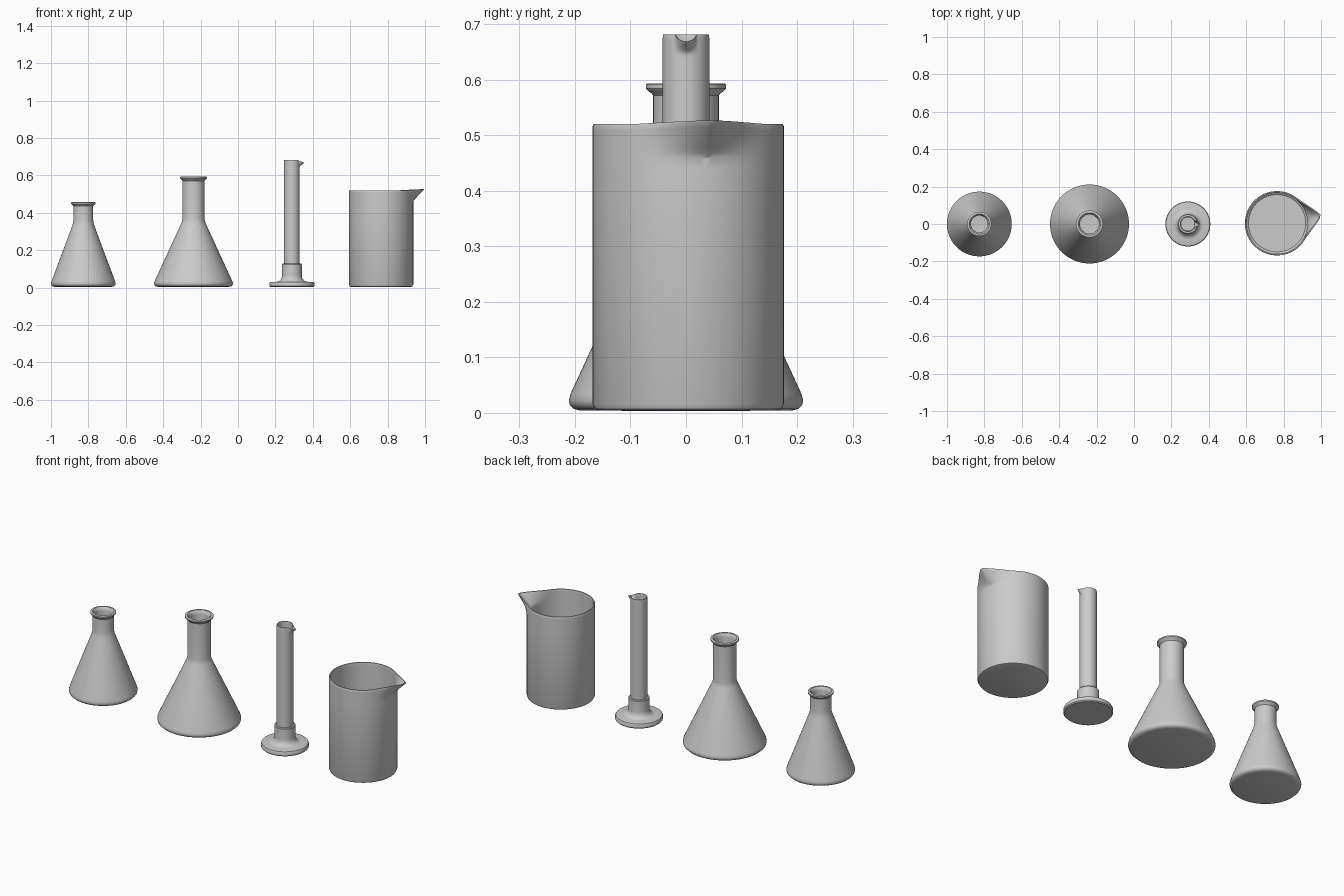
import bpy, bmesh
from math import sin, cos, pi, atan2, hypot, sqrt, radians

if "Cube" in bpy.data.objects:
    bpy.data.objects.remove(bpy.data.objects["Cube"])

SEG = 96


def lathe(name, profile, x, y=0.0, spout=None):
    """Revolve a profile (axis to axis) and optionally pull out a pouring lip."""
    bm = bmesh.new()
    rings = []
    for r, z in profile:
        if r == 0:
            rings.append([bm.verts.new((0, 0, z))])
        else:
            rings.append([bm.verts.new((r * cos(2 * pi * i / SEG), r * sin(2 * pi * i / SEG), z))
                          for i in range(SEG)])
    for a, b in zip(rings, rings[1:]):
        for i in range(SEG):
            j = (i + 1) % SEG
            if len(a) == 1:
                bm.faces.new((a[0], b[j], b[i]))
            elif len(b) == 1:
                bm.faces.new((a[i], a[j], b[0]))
            else:
                bm.faces.new((a[i], a[j], b[j], b[i]))
    if spout:
        direction, width, power, reach, z0, z1, lift = spout
        for v in bm.verts:
            r = hypot(v.co.x, v.co.y)
            if v.co.z <= z0 or r < 1e-6:
                continue
            ang = atan2(v.co.y, v.co.x)
            d = (ang - direction + pi) % (2 * pi) - pi
            d = sqrt(d * d + 0.0009)
            if d >= width:
                continue
            t = min(1, (v.co.z - z0) / (z1 - z0))
            f = (1 - d / width) ** power
            k = (r + reach * f * t) / r
            v.co.x *= k
            v.co.y *= k
            v.co.z += lift * sqrt(f) * t
    bmesh.ops.recalc_face_normals(bm, faces=bm.faces)
    me = bpy.data.meshes.new(name)
    bm.to_mesh(me)
    bm.free()
    ob = bpy.data.objects.new(name, me)
    bpy.context.collection.objects.link(ob)
    ob.location = (x, y, 0)
    bpy.ops.object.select_all(action='DESELECT')
    ob.select_set(True)
    bpy.context.view_layer.objects.active = ob
    bpy.ops.object.shade_smooth_by_angle(angle=radians(35))
    return ob


def flask(name, x, base, neck, rim, shoulder, height, wall=0.008):
    """Conical flask with a rounded foot, straight neck and flared rim."""
    slope = (base - neck) / (shoulder - 0.025)
    outer = [(0, 0.004), (base - 0.022, 0.004), (base - 0.009, 0.007), (base - 0.002, 0.014),
             (base, 0.022), (base - 0.003, 0.034),
             (neck + slope * 0.014, shoulder - 0.012), (neck + 0.002, shoulder),
             (neck, shoulder + 0.014), (neck, height - 0.022), (neck + 0.003, height - 0.018),
             (rim - 0.003, height - 0.013), (rim, height - 0.009), (rim, height - 0.002),
             (rim - 0.003, height)]
    inner = [(neck + 0.001, height), (neck - wall + 0.002, height - 0.008),
             (neck - wall, height - 0.02), (neck - wall, shoulder + 0.012),
             (neck - wall + 0.002, shoulder - 0.002),
             (base - wall - 0.006, 0.034), (base - wall - 0.006, 0.02),
             (base - 0.028, 0.013), (0, 0.013)]
    return lathe(name, outer + inner, x)


flask("small_flask", -0.827, 0.173, 0.053, 0.065, 0.345, 0.457)
flask("large_flask", -0.238, 0.211, 0.059, 0.072, 0.355, 0.593)

# Measuring cylinder: round foot with a filleted collar
foot = [(0, 0.003), (0.115, 0.003), (0.12, 0.008), (0.12, 0.023), (0.117, 0.029), (0.11, 0.031)]
foot += [(0.084 - 0.031 * sin(a), 0.064 - 0.033 * cos(a)) for a in [i * pi / 12 for i in range(7)]]
foot += [(0.053, 0.124), (0.050, 0.128), (0.041, 0.128), (0.041, 0.035), (0, 0.035)]
lathe("cylinder_foot", foot, 0.288)

# Measuring cylinder: glass tube with a small lip
H = 0.681
tube = [(0, 0.036), (0.042, 0.036), (0.042, 0.64)]
tube += [(0.042, 0.645 + 0.006 * i) for i in range(6)] + [(0.041, H), (0.037, H)]
tube += [(0.036, 0.675 - 0.006 * i) for i in range(6)] + [(0.036, 0.64), (0.036, 0.045), (0, 0.045)]
lathe("cylinder_tube", tube, 0.288, 0, (0, 0.5, 1.2, 0.028, 0.648, H, -0.013))

# Beaker with a broad pouring spout
H, R, W = 0.52, 0.172, 0.009
beaker = [(0, 0.004), (R - 0.012, 0.004), (R - 0.004, 0.007), (R, 0.016), (R, 0.44)]
beaker += [(R, 0.46 + 0.008 * i) for i in range(8)] + [(R - 0.002, H), (R - W + 0.001, H)]
beaker += [(R - W, 0.516 - 0.008 * i) for i in range(8)]
beaker += [(R - W, 0.44), (R - W, 0.022), (R - W - 0.01, 0.014), (0, 0.014)]
lathe("beaker", beaker, 0.765, 0.004, (radians(10), 0.78, 2.2, 0.073, 0.462, H, 0.007))
